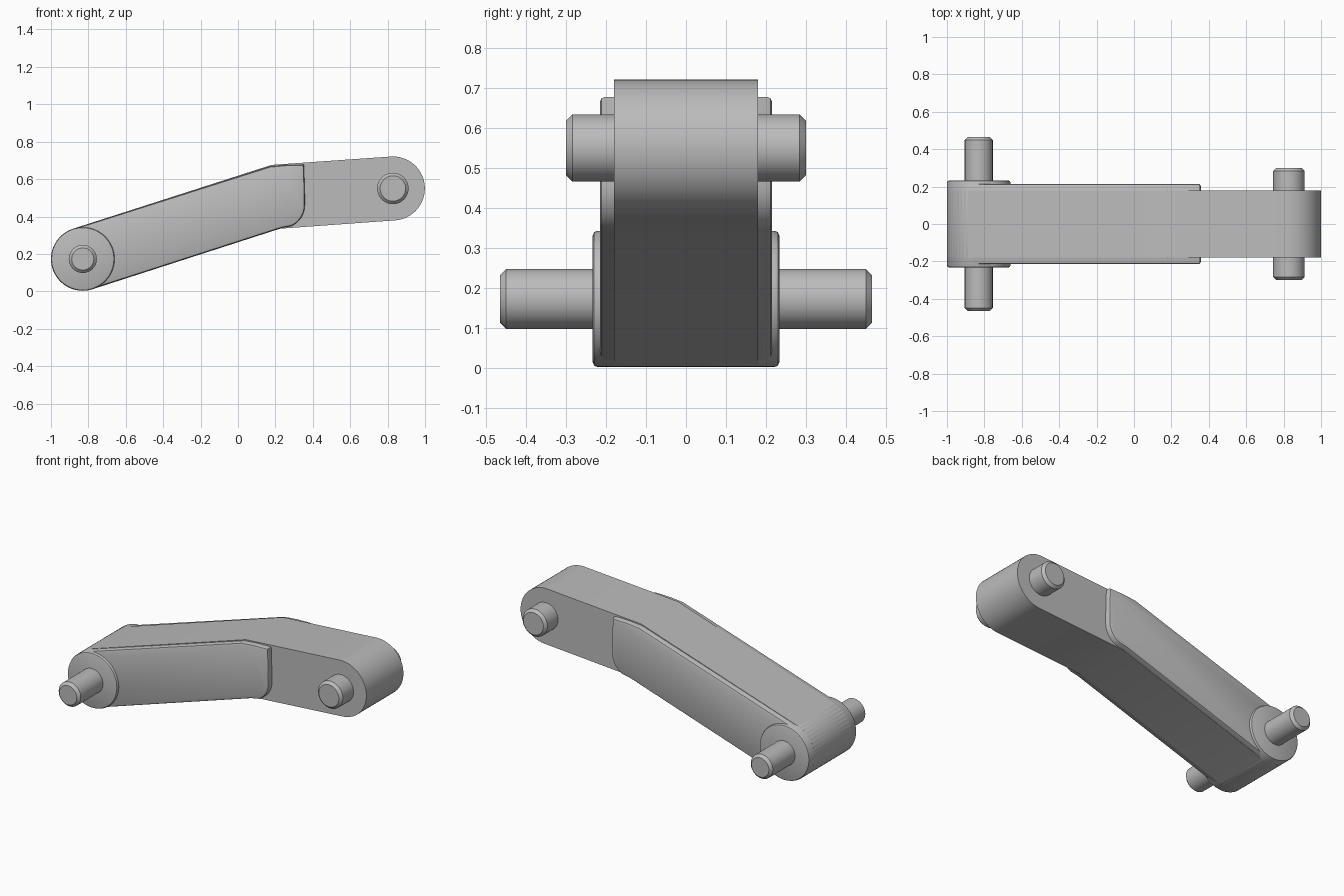
import bpy, bmesh
from math import sin, cos, radians

cube = bpy.data.objects.get("Cube")
if cube:
    bpy.data.objects.remove(cube, do_unlink=True)

grey = bpy.data.materials.new("plain_grey")
grey.use_nodes = True
colour = (0.5, 0.5, 0.5, 1)
grey.diffuse_color = colour
grey.node_tree.nodes["Principled BSDF"].inputs["Base Color"].default_value = colour

LOW, HIGH = (-0.83, 0.173), (0.828, 0.55)


def arc(centre, r, start, end, n):
    """Points on an arc in the x-z plane, angles in degrees."""
    angles = [radians(start + (end - start) * i / n) for i in range(n + 1)]
    return [(centre[0] + r * cos(a), centre[1] + r * sin(a)) for a in angles]


def slab(name, profile, half_width, bevel=0.0, segments=1):
    """Extrude an x-z profile symmetrically along y, with eased rims."""
    bm = bmesh.new()
    face = bm.faces.new([bm.verts.new((x, -half_width, z)) for x, z in profile])
    ext = bmesh.ops.extrude_face_region(bm, geom=[face])
    verts = [v for v in ext["geom"] if isinstance(v, bmesh.types.BMVert)]
    bmesh.ops.translate(bm, verts=verts, vec=(0, 2 * half_width, 0))
    bmesh.ops.recalc_face_normals(bm, faces=bm.faces)
    if bevel:
        rim = [e for e in bm.edges if abs(e.verts[0].co.y - e.verts[1].co.y) < 1e-5]
        bmesh.ops.bevel(bm, geom=rim, offset=bevel, segments=segments,
                        profile=0.5, affect="EDGES")
    mesh = bpy.data.meshes.new(name)
    bm.to_mesh(mesh)
    bm.free()
    mesh.materials.append(grey)
    obj = bpy.data.objects.new(name, mesh)
    bpy.context.collection.objects.link(obj)
    bpy.ops.object.select_all(action="DESELECT")
    obj.select_set(True)
    bpy.context.view_layer.objects.active = obj
    bpy.ops.object.shade_smooth_by_angle(angle=radians(30))
    return obj


def disc(name, centre, r, half_width, bevel, segments=1):
    return slab(name, arc(centre, r, 0, 352.5, 47), half_width, bevel, segments)


# Wide lower arm: rounded at the pivot, curved lower corner at the step
arm = arc(LOW, 0.168, 108, 288, 24)
arm += [(0.235, 0.34)] + arc((0.235, 0.46), 0.122, -65, 0, 8)
arm += [(0.357, 0.52), (0.352, 0.677), (0.255, 0.675), (0.17, 0.667)]
slab("lower_arm", arm, 0.215, 0.012, 2)

# Narrow core running through the bend to the upper rounded end
core = arc(LOW, 0.17, 108, 288, 24) + [(0.225, 0.335)]
core += arc(HIGH, 0.171, -86, 94, 32) + [(0.18, 0.676)]
slab("core_arm", core, 0.18)

# Pivot boss and the two chamfered pins
disc("pivot_boss", LOW, 0.17, 0.233, 0.012, 2)
disc("lower_pin", LOW, 0.075, 0.465, 0.016)
disc("upper_pin", HIGH, 0.084, 0.30, 0.016)
